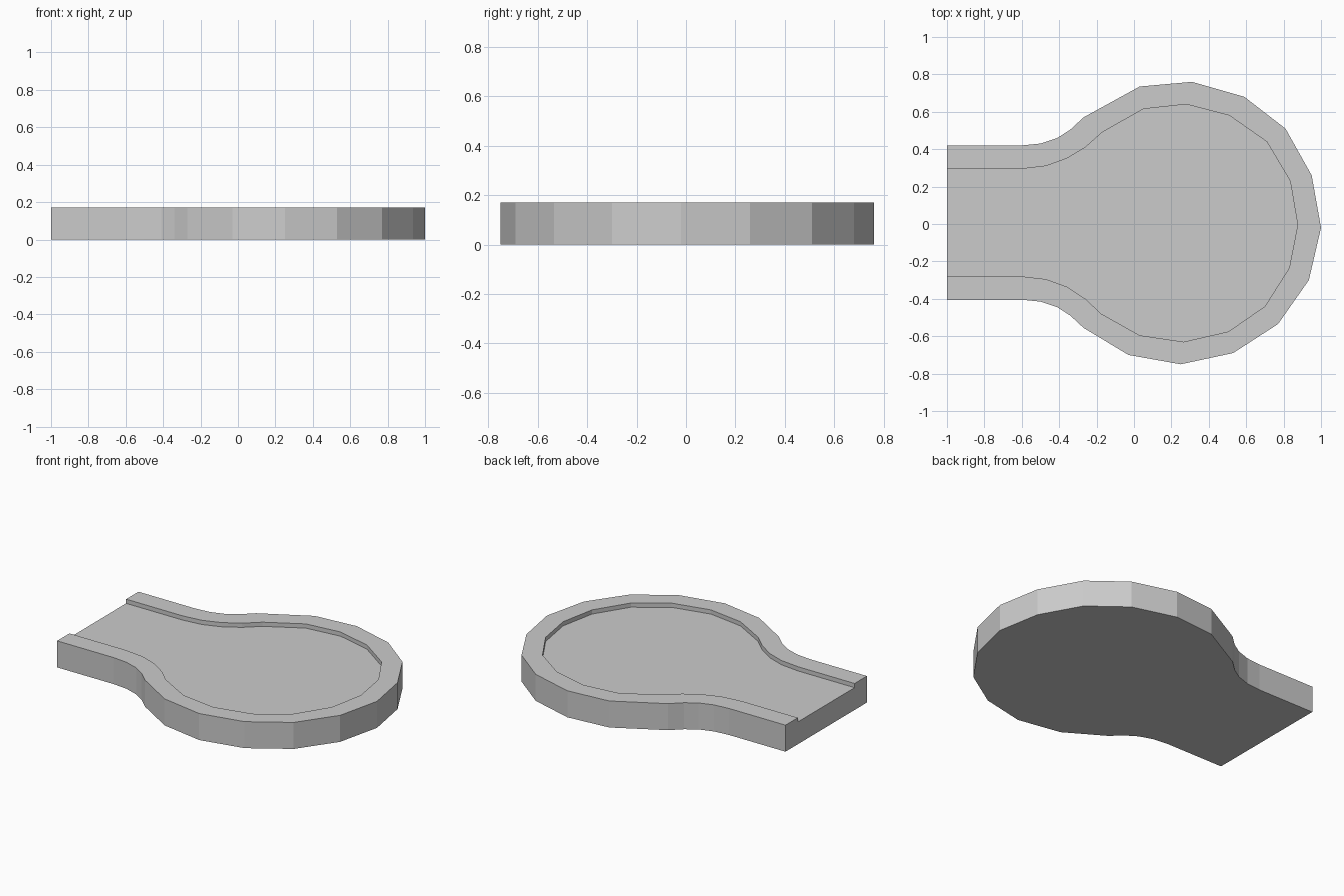
import bpy, bmesh

if "Cube" in bpy.data.objects:
    bpy.data.objects.remove(bpy.data.objects["Cube"])

HEIGHT, FLOOR = 0.17, 0.143

# Outer and inner rim outlines, from the back of the open neck round the bowl
outer = [(-1, .42), (-.6, .42), (-.5, .43), (-.41, .46), (-.34, .505), (-.27, .57),
         (.03, .735), (.31, .76), (.59, .68), (.81, .51), (.95, .26), (1, -.02),
         (.935, -.30), (.77, -.535), (.53, -.69), (.25, -.75), (-.03, -.70),
         (-.27, -.555), (-.34, -.49), (-.41, -.445), (-.5, -.415), (-.6, -.405), (-1, -.405)]
inner = [(-1, .295), (-.6, .295), (-.47, .31), (-.36, .35), (-.26, .41), (-.17, .49),
         (.05, .615), (.28, .64), (.51, .58), (.71, .44), (.835, .23), (.875, -.005),
         (.83, -.235), (.70, -.44), (.505, -.575), (.265, -.63), (.03, -.595),
         (-.175, -.48), (-.26, -.40), (-.36, -.335), (-.47, -.295), (-.6, -.28), (-1, -.28)]

bm = bmesh.new()


def ring(points, z):
    return [bm.verts.new((x, y, z)) for x, y in points]


def strip(a, b):
    for i in range(len(a) - 1):
        bm.faces.new((a[i], a[i + 1], b[i + 1], b[i]))


bottom = ring(outer, 0)
rim_out = ring(outer, HEIGHT)
rim_in = ring(inner, HEIGHT)
floor = ring(inner, FLOOR)

# Outer wall, rim top and recess wall
strip(bottom, rim_out)
strip(rim_out, rim_in)
strip(rim_in, floor)

# Underside, recessed floor and notched end of the neck
bm.faces.new(bottom)
bm.faces.new(floor)
bm.faces.new((bottom[0], rim_out[0], rim_in[0], floor[0],
              floor[-1], rim_in[-1], rim_out[-1], bottom[-1]))
bmesh.ops.recalc_face_normals(bm, faces=bm.faces)

mesh = bpy.data.meshes.new("rimmed_tray")
bm.to_mesh(mesh)
bm.free()
bpy.context.collection.objects.link(bpy.data.objects.new("rimmed_tray", mesh))
